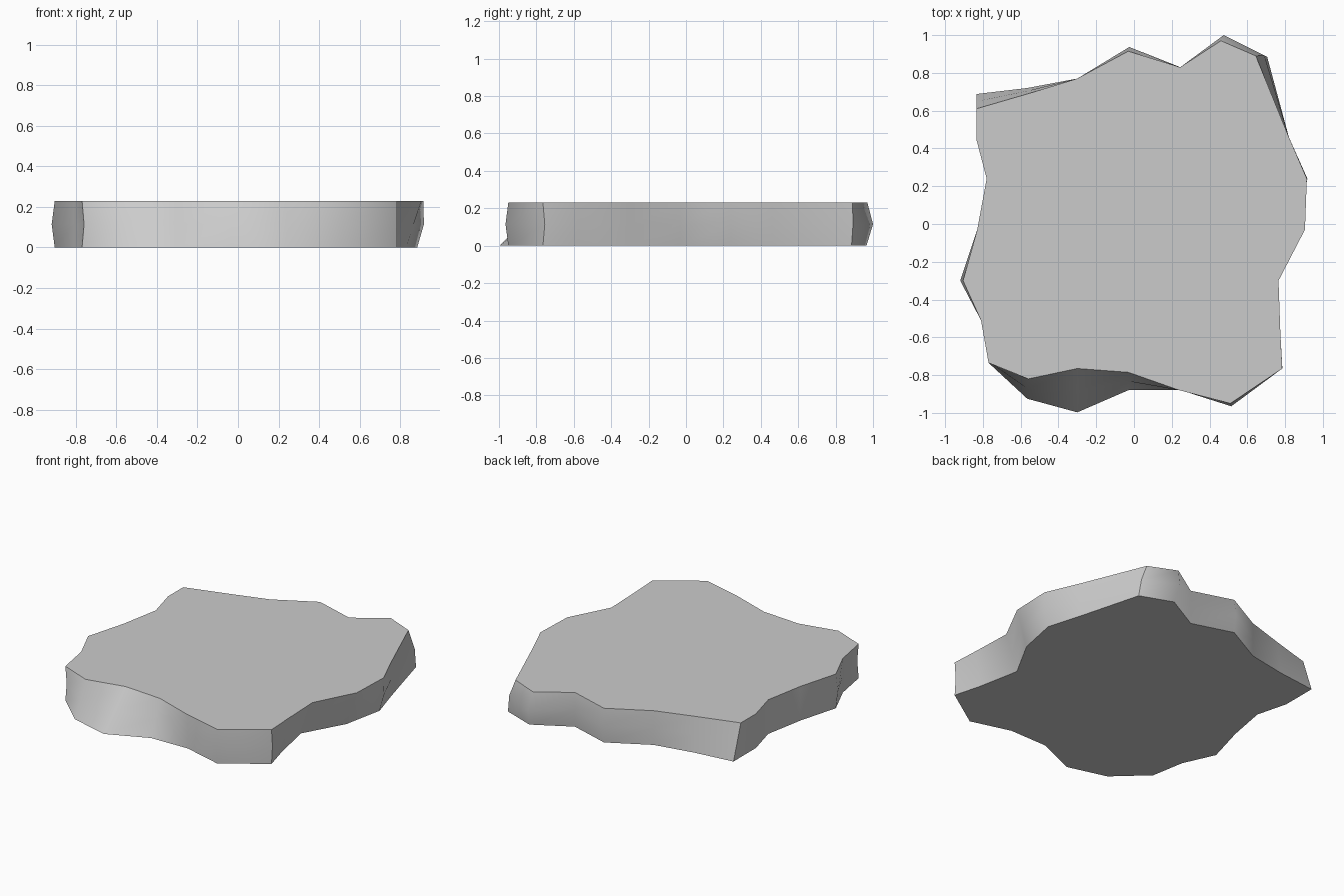
import bpy, bmesh

if "Cube" in bpy.data.objects:
    bpy.data.objects.remove(bpy.data.objects["Cube"])

HEIGHT = 0.23

# Top outline of the slab, counter-clockwise from the front left corner
top = [(-.77, -.735), (-.56, -.82), (-.30, -.765), (-.03, -.785), (.24, -.88),
       (.51, -.95), (.785, -.765), (.775, -.58), (.765, -.30), (.905, -.03),
       (.915, .24), (.82, .46), (.645, .89), (.46, .97), (.245, .83),
       (-.03, .915), (-.30, .77), (-.56, .69), (-.835, .61), (-.835, .45),
       (-.78, .24), (-.83, -.03), (-.905, -.30), (-.81, -.51)]

# Where the bottom outline departs from the top one
bottom_moves = {1: (-.565, -.925), 2: (-.30, -.997), 3: (-.03, -.88), 4: (.24, -.875),
                7: (.735, -.58), 8: (.68, -.30), 9: (.83, -.03), 10: (.885, .24),
                12: (.705, .885), 13: (.49, .965), 17: (-.565, .72), 18: (-.835, .688)}
bottom = [bottom_moves.get(i, p) for i, p in enumerate(top)]

# The middle ring is halfway between, with a few bulges
middle_moves = {0: (-.76, -.735), 5: (.515, -.965), 6: (.785, -.755), 10: (.918, .24),
                12: (.69, .893), 13: (.475, 1.0), 15: (-.025, .937), 22: (-.92, -.30)}
middle = [middle_moves.get(i, ((a[0] + b[0]) / 2, (a[1] + b[1]) / 2))
          for i, (a, b) in enumerate(zip(top, bottom))]

# Rock slab: three stacked rings, flat caps, smooth walls
bm = bmesh.new()
rings = [[bm.verts.new((x, y, z)) for x, y in ring]
         for ring, z in ((bottom, 0), (middle, HEIGHT / 2), (top, HEIGHT))]
n = len(top)
for low, high in zip(rings, rings[1:]):
    for i in range(n):
        j = (i + 1) % n
        bm.faces.new((low[i], low[j], high[j], high[i])).smooth = True
caps = [bm.faces.new(rings[0][::-1]), bm.faces.new(rings[2])]

# Crisp rims and the four crisp corners
for cap in caps:
    for edge in cap.edges:
        edge.smooth = False
for low, high in zip(rings, rings[1:]):
    for i in (0, 6, 12, 18):
        bm.edges.get((low[i], high[i])).smooth = False

mesh = bpy.data.meshes.new("stone_slab")
bm.to_mesh(mesh)
bm.free()
slab = bpy.data.objects.new("stone_slab", mesh)
bpy.context.collection.objects.link(slab)
